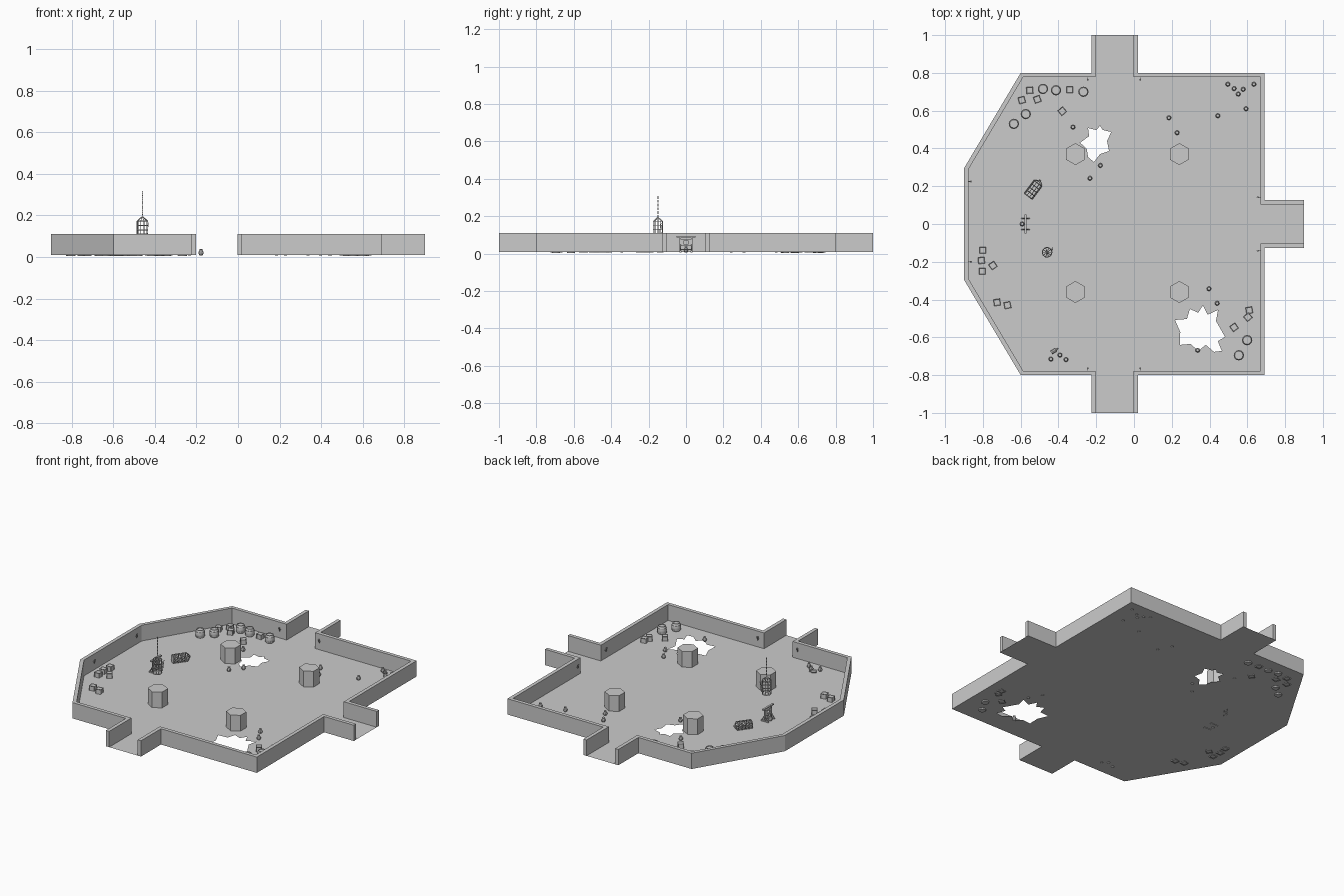
import bpy, bmesh, math, random
from mathutils import Vector, Matrix

if "Cube" in bpy.data.objects:
    bpy.data.objects.remove(bpy.data.objects["Cube"])

random.seed(4)
FLOOR, TOP, THICK = 0.01, 0.11, 0.023


def finish(name, bm, smooth=False):
    bmesh.ops.recalc_face_normals(bm, faces=bm.faces)
    me = bpy.data.meshes.new(name)
    bm.to_mesh(me)
    bm.free()
    ob = bpy.data.objects.new(name, me)
    bpy.context.collection.objects.link(ob)
    if smooth:
        bpy.context.view_layer.objects.active = ob
        ob.select_set(True)
        bpy.ops.object.shade_smooth_by_angle(angle=math.radians(40))
        ob.select_set(False)
    return ob


def box(bm, c, s, rot=0):
    m = Matrix.Translation(c) @ Matrix.Rotation(rot, 4, 'Z') @ Matrix.Diagonal((*s, 1))
    return bmesh.ops.create_cube(bm, size=1, matrix=m)['verts']


def rod(bm, a, b, r1, r2=None, n=6, turn=0):
    a, b = Vector(a), Vector(b)
    m = (Matrix.Translation((a + b) / 2) @ (b - a).to_track_quat('Z', 'Y').to_matrix().to_4x4()
         @ Matrix.Rotation(turn, 4, 'Z'))
    bmesh.ops.create_cone(bm, cap_ends=True, segments=n, radius1=r1,
                          radius2=r1 if r2 is None else r2, depth=(b - a).length, matrix=m)


def lathe(bm, profile, n, m):
    rings = [[bm.verts.new(m @ Vector((r * math.cos(t), r * math.sin(t), z)))
              for t in (math.tau * i / n for i in range(n))] for r, z in profile]
    for a, b in zip(rings, rings[1:]):
        for i in range(n):
            bm.faces.new((a[i], a[(i + 1) % n], b[(i + 1) % n], b[i]))
    bm.faces.new(rings[0][::-1])
    bm.faces.new(rings[-1])


# floor with two broken holes
left = [(-.226, 1), (-.226, .8), (-.6, .8), (-.9, .295), (-.9, -.295), (-.6, -.8), (-.226, -.8), (-.226, -1)]
back = [(.9, .126), (.692, .126), (.692, .8), (.02, .8), (.02, 1)]
front = [(x, -y) for x, y in reversed(back)]
hole_a = [(-.18, .52), (-.165, .498), (-.12, .487), (-.143, .44), (-.132, .386), (-.18, .37), (-.212, .328),
          (-.243, .354), (-.25, .397), (-.285, .43), (-.238, .465), (-.243, .508), (-.2, .497)]
hole_b = [(.365, -.43), (.39, -.48), (.445, -.455), (.434, -.513), (.482, -.598), (.444, -.62), (.465, -.672),
          (.423, -.677), (.38, -.64), (.34, -.672), (.3, -.635), (.243, -.64), (.245, -.572), (.217, -.508),
          (.28, -.503), (.296, -.45), (.34, -.47)]
bm = bmesh.new()
edges = []
for loop in (left + front + back, hole_a, hole_b):
    vs = [bm.verts.new((x, y, FLOOR)) for x, y in loop]
    edges += [bm.edges.new((vs[i - 1], vs[i])) for i in range(len(vs))]
bmesh.ops.triangle_fill(bm, edges=edges, use_beauty=True, normal=(0, 0, 1))
floor = finish("floor", bm)
if floor.data.polygons[0].normal.z < 0:
    floor.data.flip_normals()


# walls: mitred strips inside the outline
def wall(name, path):
    p = [Vector(q) for q in path]
    norm = [Vector((-(b - a).y, (b - a).x)).normalized() for a, b in zip(p, p[1:])]
    bm = bmesh.new()
    rings = []
    for i, q in enumerate(p):
        n1, n2 = norm[max(i - 1, 0)], norm[min(i, len(norm) - 1)]
        w = q + (n1 + n2) * THICK / (1 + n1.dot(n2))
        rings.append([bm.verts.new((v.x, v.y, z)) for v, z in ((q, FLOOR), (w, FLOOR), (w, TOP), (q, TOP))])
    for a, b in zip(rings, rings[1:]):
        for i in range(4):
            j = (i + 1) % 4
            bm.faces.new((a[i], a[j], b[j], b[i]))
    bm.faces.new(rings[0])
    bm.faces.new(rings[-1][::-1])
    finish(name, bm)


wall("left_wall", left)
wall("front_right_wall", front)
wall("back_right_wall", back)

# hexagonal pillars
for x in (-.31, .24):
    for y in (-.36, .37):
        bm = bmesh.new()
        rod(bm, (x, y, FLOOR), (x, y, TOP), .058)
        for v in bm.verts:  # points face front and back
            d = Vector((v.co.x - x, v.co.y - y))
            a = round((math.atan2(d.y, d.x) - math.pi / 6) / (math.pi / 3)) * math.pi / 3 + math.pi / 6
            v.co.x, v.co.y = x + .058 * math.cos(a), y + .058 * math.sin(a)
        finish("pillar", bm)

# barrels with recessed lids and hoops
barrel = [(.021, .004), (.025, .016), (.0265, .019), (.0275, .028), (.0275, .036), (.0265, .044),
          (.025, .048), (.022, .059), (.019, .059), (.019, .055)]
for x, y in [(-.482, .715), (-.413, .708), (-.268, .7), (-.573, .582), (-.636, .53), (.599, -.615), (.555, -.695)]:
    bm = bmesh.new()
    lathe(bm, barrel, 12, Matrix.Translation((x, y, 0)))
    for z in (.018, .045):
        rod(bm, (x, y, z - .002), (x, y, z + .002), .0275, n=12)
    finish("barrel", bm, True)

# crates with framed sides
crates = [(-.552, .708, 5), (-.594, .656, 15), (-.512, .66, 20), (-.34, .71, 0), (-.38, .597, 40),
          (-.8, -.138, 0), (-.808, -.193, 5), (-.803, -.25, 0), (-.747, -.22, 35), (-.725, -.415, 8),
          (-.67, -.43, 12), (.61, -.457, 10), (.603, -.493, 40), (.53, -.547, 35)]
for x, y, a in crates:
    bm = bmesh.new()
    box(bm, (x, y, .023), (.035, .035, .036), math.radians(a))
    bmesh.ops.inset_individual(bm, faces=bm.faces[:], thickness=.004, depth=-.002)
    finish("crate", bm)


# cages: bars, hoops, end plates and a domed cap
def cage(name, m, r=.026, h=.085):
    bm = bmesh.new()
    for i in range(10):
        t = math.tau * i / 10
        c, s = r * math.cos(t), r * math.sin(t)
        rod(bm, (c, s, 0), (c, s, h), .0018, n=4)
        rod(bm, (c, s, h), (c * .2, s * .2, h + .018), .0018, n=4)
    for k in range(5):
        z = h * k / 4
        ring = [(r * math.cos(math.tau * i / 10), r * math.sin(math.tau * i / 10), z) for i in range(10)]
        for i in range(10):
            rod(bm, ring[i - 1], ring[i], .0024, n=4)
    rod(bm, (0, 0, -.003), (0, 0, .001), r, n=10)
    rod(bm, (0, 0, h + .014), (0, 0, h + .022), .008, .004, n=8)
    bm.transform(m)
    finish(name, bm)


cage("hanging_cage", Matrix.Translation((-.46, -.15, .088)))
lie = Vector((.6, .8, 0)).to_track_quat('Z', 'Y').to_matrix().to_4x4()
cage("fallen_cage", Matrix.Translation((-.56, .147, .036)) @ lie)

# chain of alternating links
bm = bmesh.new()
for i in range(12):
    z = .2 + i * .01
    side = Vector((.002, 0, 0)) if i % 2 else Vector((0, .002, 0))
    c = Vector((-.46, -.15, z))
    up = Vector((0, 0, .006))
    for s in (-1, 1):
        rod(bm, c + s * side - up, c + s * side + up, .001, n=4)
        rod(bm, c - side + s * up, c + side + s * up, .001, n=4)
finish("chain", bm)

# open cage door
bm = bmesh.new()
for k in range(3):
    rod(bm, (-.437, -.142 + k * .006, .1), (-.431, -.136 + k * .006, .165), .0014, n=4)
finish("cage_door", bm)

# wooden stocks
bm = bmesh.new()
for s in (-1, 1):
    box(bm, (-.575, s * .03, .012), (.05, .01, .01))
    box(bm, (-.575, s * .03, .052), (.009, .009, .08))
    rod(bm, (-.597, s * .03, .015), (-.577, s * .03, .05), .003, n=4)
    rod(bm, (-.553, s * .03, .015), (-.573, s * .03, .05), .003, n=4)
    box(bm, (-.575, s * .02, .062), (.007, .015, .024))
box(bm, (-.575, 0, .091), (.012, .1, .008))
box(bm, (-.575, 0, .072), (.007, .06, .008))
box(bm, (-.575, 0, .047), (.007, .07, .01))
box(bm, (-.575, 0, .022), (.009, .06, .007))
finish("stocks", bm)

# small round pots and rubble
pots = [(-.323, .513), (-.178, .31), (-.233, .242), (.185, .562), (.228, .483), (.497, .74), (.53, .717),
        (.552, .688), (.578, .713), (.635, .74), (.593, .61), (.444, .573), (.397, -.343), (.44, -.42),
        (.337, -.668), (-.392, -.694), (-.44, -.715), (-.36, -.718), (-.592, 0)]
for x, y in pots:
    bm = bmesh.new()
    prof = [(.006, .006), (.0115, .014), (.0125, .021), (.01, .028), (.006, .033), (.008, .037)]
    lathe(bm, prof, 8, Matrix.Translation((x, y, 0)))
    finish("pot", bm)

# bottle lying on its side
bm = bmesh.new()
rod(bm, (-.437, -.68, .02), (-.415, -.667, .02), .01, n=8)
rod(bm, (-.415, -.667, .02), (-.4, -.658, .02), .007, .003, n=8)
finish("fallen_bottle", bm)

# wall torches beside the openings and on the left wall
torches = [(-.876, .225, 1, 0), (-.876, -.2, 1, 0), (.668, .142, -1, 0), (.668, -.142, -1, 0),
           (-.245, .776, 0, -1), (.033, .776, 0, -1), (-.245, -.776, 0, 1), (.033, -.776, 0, 1)]
for x, y, dx, dy in torches:
    bm = bmesh.new()
    rod(bm, (x, y, .065), (x + dx * .012, y + dy * .012, .068), .002)
    rod(bm, (x + dx * .008, y + dy * .008, .058), (x + dx * .014, y + dy * .014, .082), .002, .005)
    finish("wall_torch", bm)
